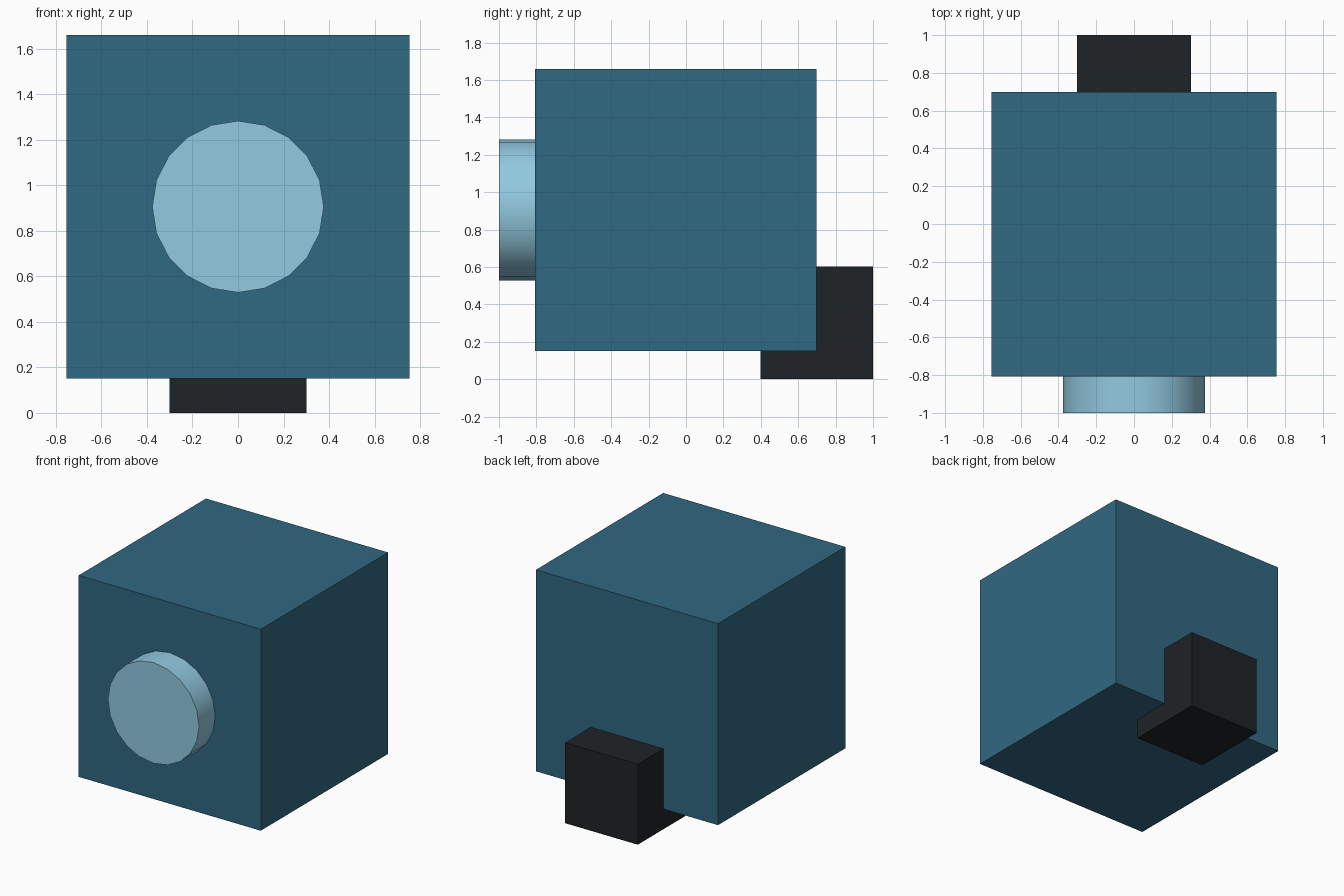
import bpy, math

if "Cube" in bpy.data.objects:
    bpy.data.objects.remove(bpy.data.objects["Cube"])


def lin(c):
    return c / 12.92 if c <= 0.04045 else ((c + 0.055) / 1.055) ** 2.4


def paint(obj, name, rgb):
    mat = bpy.data.materials.new(name)
    mat.diffuse_color = (*[lin(v / 255) for v in rgb], 1)
    mat.use_nodes = True
    mat.node_tree.nodes["Principled BSDF"].inputs["Base Color"].default_value = mat.diffuse_color
    obj.data.materials.append(mat)


def box(name, lo, hi):
    centre = [(a + b) / 2 for a, b in zip(lo, hi)]
    bpy.ops.mesh.primitive_cube_add(size=1, location=centre)
    obj = bpy.context.object
    obj.name = name
    obj.scale = [b - a for a, b in zip(lo, hi)]
    bpy.ops.object.transform_apply(location=False, rotation=False, scale=True)
    return obj


# Main cube body
body = box("body", (-0.754, -0.807, 0.152), (0.754, 0.698, 1.66))
paint(body, "body_blue", (48, 104, 130))

# Small block set into the lower back edge
block = box("rear_block", (-0.301, 0.397, 0), (0.301, 1, 0.603))
paint(block, "block_black", (31, 35, 38))

# Round front disc, 20 sides, sunk slightly into the body
front, back = -1.0, -0.62
bpy.ops.mesh.primitive_cylinder_add(
    vertices=20, radius=0.377, depth=back - front,
    location=(0, (front + back) / 2, 0.906), rotation=(math.pi / 2, 0, 0))
disc = bpy.context.object
disc.name = "front_disc"
bpy.ops.object.shade_smooth_by_angle(angle=math.radians(30))
paint(disc, "disc_light_blue", (146, 202, 224))
